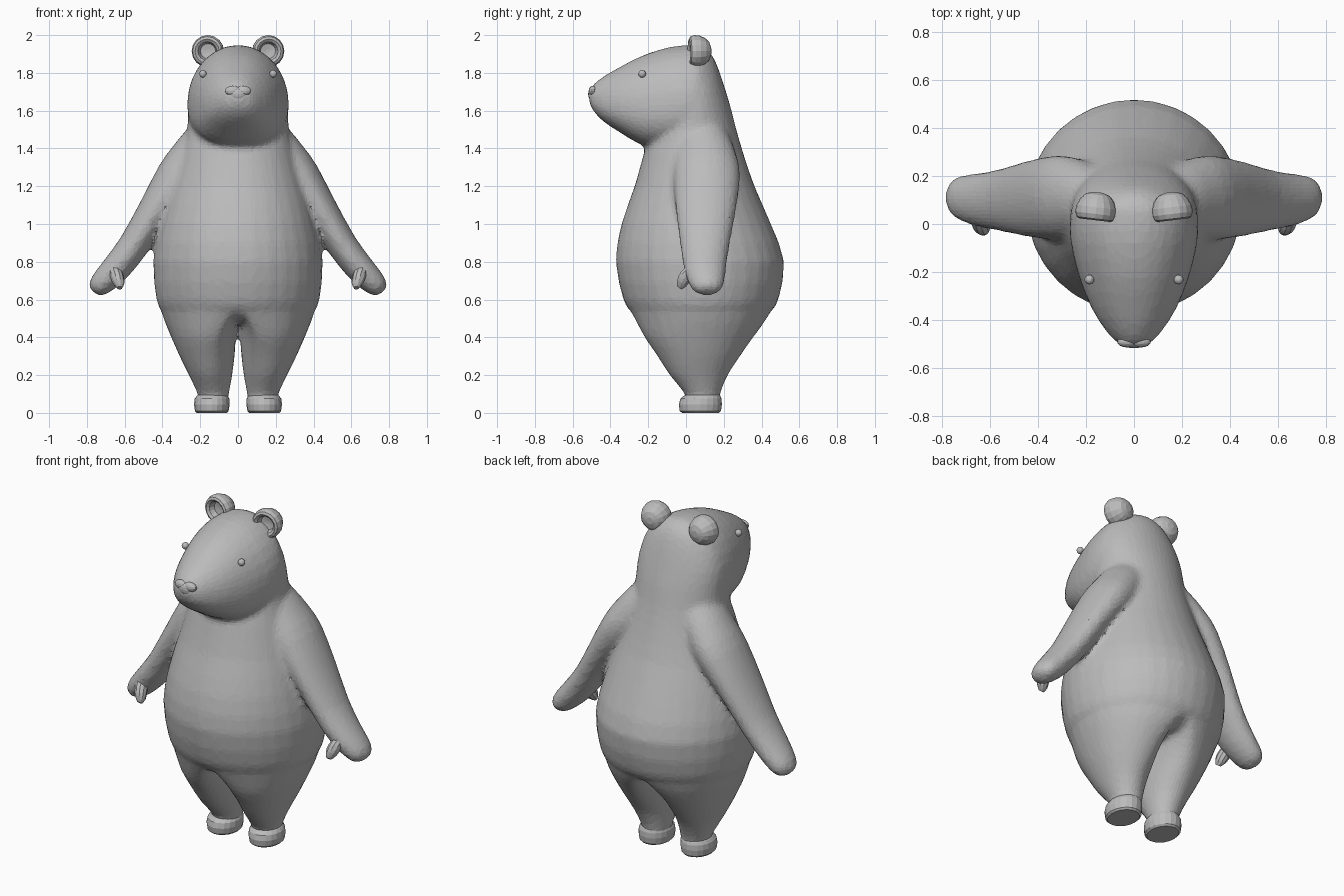
import bpy, bmesh, math
from mathutils import Vector

grey = bpy.data.materials.new("grey")
grey.diffuse_color = (0.5, 0.5, 0.5, 1)


def refine(stations, k=2):
    """Catmull-Rom resampling of station tuples."""
    out = []
    last = len(stations) - 1
    for i in range(last):
        a, b, c, d = (stations[max(0, min(last, j))] for j in (i - 1, i, i + 1, i + 2))
        for s in range(k):
            t = s / k
            out.append([0.5 * (2 * q + (r - p) * t + (2 * p - 5 * q + 4 * r - w) * t * t
                               + (3 * q - p - 3 * r + w) * t ** 3)
                        for p, q, r, w in zip(a, b, c, d)])
    return out + [list(stations[-1])]


def loft(name, rings, n=24, mirror=False, square=1.0):
    """Skin rings of (centre, axis u, axis v, opposite u, opposite v); square fills out the -v half."""
    bm = bmesh.new()
    loops = []
    for c, u, v, *opposite in rings:
        u2, v2 = opposite or ([-a for a in u], [-a for a in v])
        loop = []
        for i in range(n):
            p, q = math.cos(2 * math.pi * i / n), math.sin(2 * math.pi * i / n)
            e = square if q < 0 else 1
            loop.append(bm.verts.new(Vector(c) + Vector(u if p > 0 else u2) * abs(p) ** e
                                     + Vector(v if q > 0 else v2) * abs(q) ** e))
        loops.append(loop)
    for a, b in zip(loops, loops[1:]):
        for i in range(n):
            j = (i + 1) % n
            bm.faces.new((a[i], a[j], b[j], b[i]))
    bm.faces.new(loops[0])
    bm.faces.new(loops[-1])
    return finish(name, bm, mirror)


def finish(name, bm, mirror=False):
    bmesh.ops.recalc_face_normals(bm, faces=bm.faces)
    me = bpy.data.meshes.new(name)
    bm.to_mesh(me)
    bm.free()
    me.materials.append(grey)
    ob = bpy.data.objects.new(name, me)
    bpy.context.collection.objects.link(ob)
    if mirror:
        ob.modifiers.new("mirror", 'MIRROR').use_mirror_merge = False
    return ob


def blend(name, parts):
    """Melt several parts into one faceted skin with soft joins."""
    bm = bmesh.new()
    deps = bpy.context.evaluated_depsgraph_get()
    for ob in parts:
        bm.from_mesh(ob.evaluated_get(deps).to_mesh())
    for ob in parts:
        bpy.data.objects.remove(ob)
    skin = finish(name, bm)
    remesh = skin.modifiers.new("remesh", 'REMESH')
    remesh.mode = 'VOXEL'
    remesh.voxel_size = 0.016
    smooth = skin.modifiers.new("smooth", 'SMOOTH')
    smooth.factor, smooth.iterations = 0.5, 10
    skin.modifiers.new("facets", 'DECIMATE').ratio = 0.2


def ball(name, centre, size, mirror=False):
    bm = bmesh.new()
    bmesh.ops.create_uvsphere(bm, u_segments=14, v_segments=8, radius=1)
    for v in bm.verts:
        v.co = Vector(centre) + Vector([p * q for p, q in zip(v.co, size)])
    return finish(name, bm, mirror)


def level(z, x0, x1, y0, y1, cx=None):
    """Horizontal ring from its extents; cx is where it is deepest."""
    cx = (x0 + x1) / 2 if cx is None else cx
    r = (y1 - y0) / 2
    return ((cx, (y0 + y1) / 2, z), (x1 - cx, 0, 0), (0, r, 0), (x0 - cx, 0, 0), (0, -r, 0))


# torso, neck and back of the head: z, half width, front y, back y
torso = [(0.475, 0.12, -0.10, 0.22), (0.485, 0.25, -0.19, 0.33), (0.505, 0.34, -0.255, 0.40),
         (0.54, 0.402, -0.296, 0.452), (0.6, 0.432, -0.332, 0.49), (0.8, 0.449, -0.372, 0.52),
         (1.0, 0.412, -0.342, 0.45), (1.2, 0.355, -0.272, 0.363), (1.38, 0.3, -0.222, 0.302),
         (1.5, 0.27, -0.18, 0.267), (1.6, 0.266, -0.17, 0.242), (1.7, 0.258, -0.15, 0.212),
         (1.8, 0.222, -0.13, 0.18), (1.88, 0.155, -0.06, 0.147), (1.925, 0.08, 0.0, 0.112)]
torso = loft("torso", [level(z, -w, w, f, b) for z, w, f, b in refine(torso)], 32)

# head lofted from muzzle to back, full in the cheeks: y, low z, top z, half width
head = [(-0.512, 1.645, 1.71, 0.035), (-0.492, 1.60, 1.738, 0.075), (-0.44, 1.545, 1.78, 0.122),
        (-0.35, 1.485, 1.832, 0.178), (-0.22, 1.412, 1.897, 0.23), (-0.08, 1.402, 1.939, 0.264),
        (0.03, 1.415, 1.948, 0.268), (0.09, 1.45, 1.935, 0.24), (0.13, 1.52, 1.85, 0.18)]
head = loft("head", [((0, y, a + 0.42 * (b - a)), (w, 0, 0), (0, 0, 0.58 * (b - a)),
                      (-w, 0, 0), (0, 0, -0.42 * (b - a))) for y, a, b, w in refine(head)],
            28, square=0.82)

# legs flowing out of the torso: z, inner x, outer x, front y, back y, deepest x
leg = [(0.62, 0.012, 0.427, -0.327, 0.487, 0.014), (0.54, 0.012, 0.407, -0.295, 0.452, 0.03),
       (0.48, 0.012, 0.387, -0.264, 0.417, 0.07), (0.4, 0.012, 0.354, -0.22, 0.357, 0.12),
       (0.3, 0.018, 0.31, -0.152, 0.287, 0.14), (0.2, 0.03, 0.26, -0.087, 0.222, 0.145),
       (0.1, 0.048, 0.214, -0.007, 0.182, 0.13), (0.04, 0.055, 0.205, 0.0, 0.175, 0.13)]
leg = loft("leg", [level(*s) for s in refine(leg)], 28, True)

# arms with mitten hands, rooted inside the neck: x, y, z, half depth, half thickness
arm = [(0.06, 0.07, 1.53, 0.12, 0.11), (0.15, 0.09, 1.45, 0.145, 0.125),
       (0.24, 0.105, 1.345, 0.168, 0.125), (0.32, 0.11, 1.245, 0.178, 0.118),
       (0.44, 0.105, 1.07, 0.16, 0.092), (0.55, 0.10, 0.89, 0.132, 0.082),
       (0.645, 0.10, 0.765, 0.113, 0.078), (0.715, 0.108, 0.69, 0.096, 0.068),
       (0.748, 0.11, 0.652, 0.072, 0.05), (0.761, 0.11, 0.636, 0.035, 0.025)]
arm = loft("arm", [((x, y, z), (0.82 * t, 0, 0.57 * t), (0, d, 0))
                   for x, y, z, d, t in refine(arm)], 20, True)
blend("body", [torso, head, leg, arm])

# feet with flat soles
foot = [(0, 0.06, 0.218, -0.02, 0.175), (0.01, 0.05, 0.228, -0.033, 0.185),
        (0.045, 0.044, 0.233, -0.038, 0.19), (0.075, 0.046, 0.229, -0.03, 0.188),
        (0.09, 0.053, 0.218, -0.012, 0.182), (0.1, 0.06, 0.205, 0.005, 0.175)]
loft("foot", [level(*s) for s in foot], 20, True)

# thumbs
thumb = [(0.66, 0.05, 0.78, 0.034), (0.642, 0.0, 0.725, 0.036), (0.632, -0.022, 0.688, 0.031),
         (0.626, -0.036, 0.662, 0.014)]
loft("thumb", [((x, y, z), (r, 0, 0), (0, 0.8 * r, -0.6 * r))
               for x, y, z, r in refine(thumb)], 10, True)

# dished ears, turned slightly outwards: y, radius
ear = [(0.132, 0.02), (0.122, 0.05), (0.1, 0.07), (0.07, 0.083), (0.042, 0.085),
       (0.022, 0.077), (0.016, 0.064), (0.026, 0.05), (0.055, 0.04), (0.06, 0.01)]
loft("ear", [((0.157 + 0.12 * (0.07 - y), y, 1.915), (r, 0.12 * r, 0), (0, 0, r))
             for y, r in ear], 16, True)

# eyes and heart-shaped nose
ball("eye", (0.186, -0.232, 1.795), (0.02, 0.02, 0.02), True)
ball("nose_side", (0.028, -0.492, 1.705), (0.042, 0.023, 0.027), True)
ball("nose_middle", (0, -0.498, 1.688), (0.044, 0.02, 0.034))
